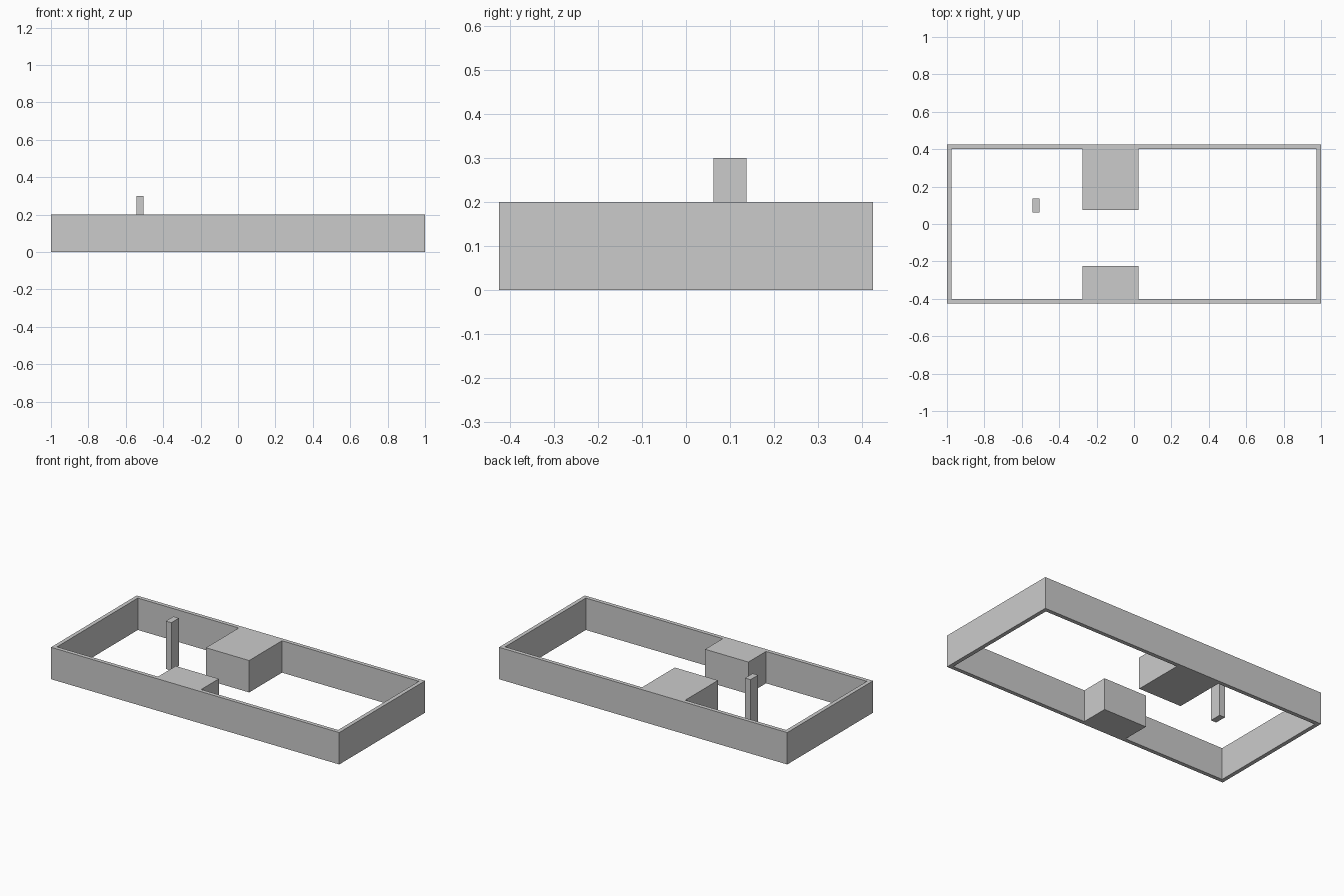
import bpy
import bmesh

cube = bpy.data.objects.get("Cube")
if cube:
    bpy.data.objects.remove(cube, do_unlink=True)

# Single plain grey
GREY = (0.6, 0.6, 0.6, 1.0)
grey = bpy.data.materials.new("plain_grey")
grey.use_nodes = True
grey.diffuse_color = GREY
grey.node_tree.nodes["Principled BSDF"].inputs["Base Color"].default_value = GREY

HALF_X, HALF_Y = 1.0, 0.425
WALL = 0.025
HEIGHT = 0.2
POST_HEIGHT = 0.3
IN_X, IN_Y = HALF_X - WALL, HALF_Y - WALL


def finish(name, bm):
    bmesh.ops.recalc_face_normals(bm, faces=bm.faces)
    mesh = bpy.data.meshes.new(name)
    bm.to_mesh(mesh)
    bm.free()
    mesh.materials.append(grey)
    obj = bpy.data.objects.new(name, mesh)
    bpy.context.collection.objects.link(obj)
    return obj


def box(name, x0, x1, y0, y1, height):
    """Upright box standing on the ground."""
    bm = bmesh.new()
    base = bm.faces.new([bm.verts.new((x, y, 0))
                         for x, y in ((x0, y0), (x1, y0), (x1, y1), (x0, y1))])
    top = bmesh.ops.extrude_face_region(bm, geom=[base], use_keep_orig=True)
    verts = [v for v in top["geom"] if isinstance(v, bmesh.types.BMVert)]
    bmesh.ops.translate(bm, vec=(0, 0, height), verts=verts)
    return finish(name, bm)


# Perimeter wall: four mitred segments joined into one open frame
bm = bmesh.new()
corners = ((-1, -1), (1, -1), (1, 1), (-1, 1))
rings = [[bm.verts.new((sx * hx, sy * hy, z)) for sx, sy in corners]
         for hx, hy, z in ((HALF_X, HALF_Y, 0), (HALF_X, HALF_Y, HEIGHT),
                           (IN_X, IN_Y, HEIGHT), (IN_X, IN_Y, 0))]
for i, ring in enumerate(rings):
    following = rings[(i + 1) % len(rings)]
    for j in range(4):
        k = (j + 1) % 4
        bm.faces.new((ring[j], ring[k], following[k], following[j]))
finish("perimeter_wall", bm)

# Blocks projecting inwards from the long walls
BLOCK_X = (-0.275, 0.025)
box("back_block", *BLOCK_X, 0.075, IN_Y, HEIGHT)
box("front_block", *BLOCK_X, -IN_Y, -0.225, HEIGHT)

# Free-standing post
box("post", -0.544, -0.506, 0.0625, 0.1375, POST_HEIGHT)
